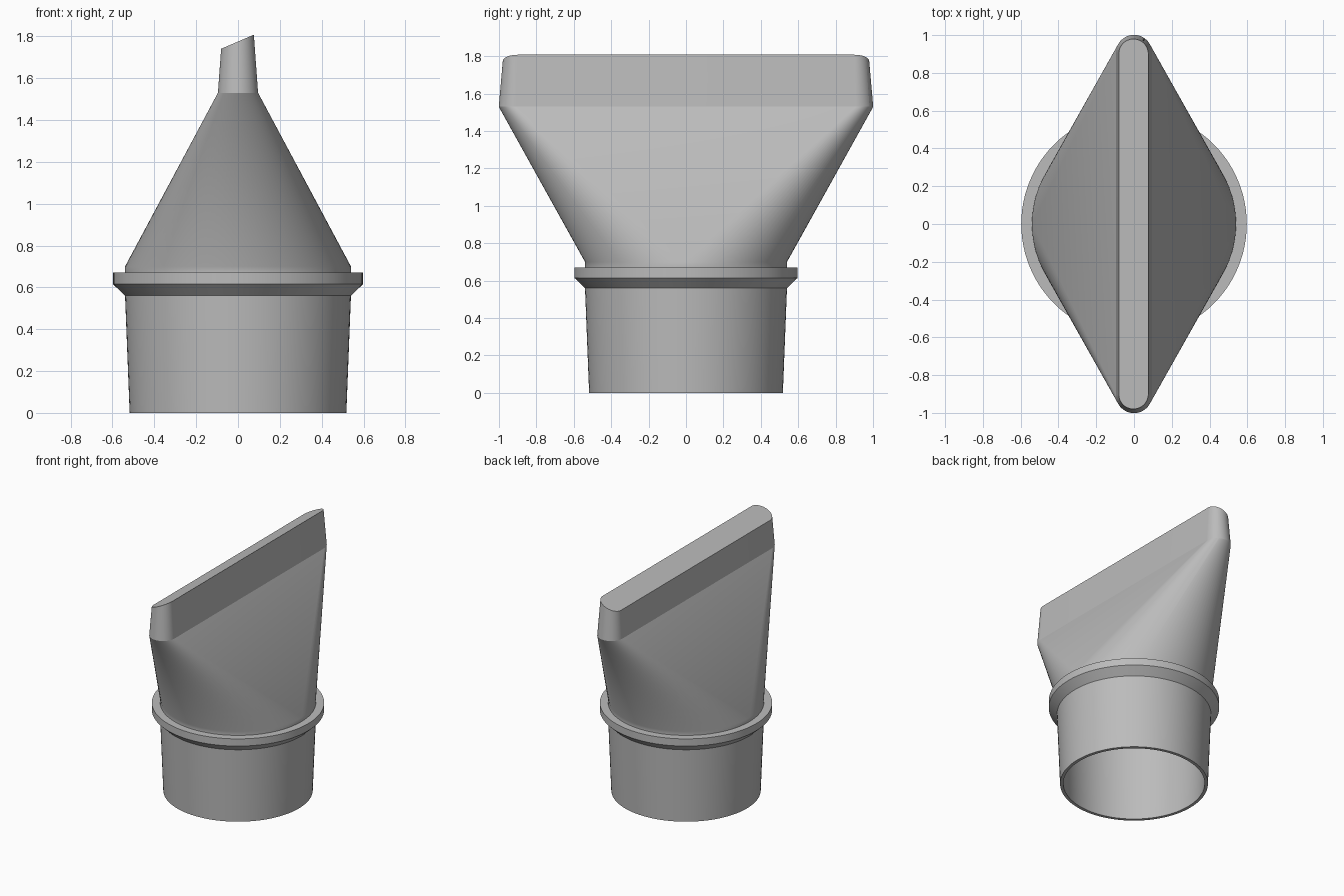
import bpy, bmesh, math

cube = bpy.data.objects.get("Cube")
if cube:
    bpy.data.objects.remove(cube)

STEPS = 24                 # segments per quarter turn
SLOT = 0.905               # half length of the straight part of the slot


def material(name, colour):
    mat = bpy.data.materials.new(name)
    mat.use_nodes = True
    mat.diffuse_color = colour
    mat.node_tree.nodes["Principled BSDF"].inputs["Base Color"].default_value = colour
    return mat


def ring(bm, z, radius, stretch):
    """Two half circles pulled apart along y; a plain circle if stretch is 0."""
    verts = []
    for side in (1, -1):
        for i in range(2 * STEPS + 1):
            a = math.pi * i / (2 * STEPS)
            verts.append(bm.verts.new((side * radius * math.cos(a),
                                       side * (radius * math.sin(a) + stretch), z)))
    return verts


def skin(bm, sections):
    """Loft through the sections and return the rings."""
    rings = [ring(bm, *s) for s in sections]
    for low, high in zip(rings, rings[1:]):
        n = len(low)
        for i in range(n):
            j = (i + 1) % n
            bm.faces.new((low[i], low[j], high[j], high[i]))
    return rings


# Sections as height, radius, stretch
outer = [(0, 0.518, 0), (0.56, 0.54, 0), (0.615, 0.597, 0), (0.67, 0.597, 0),
         (0.67, 0.54, 0), (0.70, 0.54, 0), (1.53, 0.096, SLOT), (1.86, 0.072, 0.9)]
inner = [(0, 0.495, 0), (0.56, 0.512, 0), (0.70, 0.514, 0),
         (1.53, 0.084, SLOT), (1.86, 0.060, 0.9)]

# Hollow nozzle with a bottom rim
bm = bmesh.new()
out_rings = skin(bm, outer)
in_rings = skin(bm, inner)
a, b = out_rings[0], in_rings[0]
for i in range(len(a)):
    j = (i + 1) % len(a)
    bm.faces.new((a[i], b[i], b[j], a[j]))
bmesh.ops.remove_doubles(bm, verts=bm.verts[:], dist=0.0001)

# Slanted mouth, then close the wall between inside and outside
bmesh.ops.bisect_plane(bm, geom=bm.verts[:] + bm.edges[:] + bm.faces[:],
                       plane_co=(0.076, 0, 1.808), plane_no=(-0.43, 0, 1),
                       clear_outer=True)
bmesh.ops.bridge_loops(bm, edges=[e for e in bm.edges if e.is_boundary])
bmesh.ops.recalc_face_normals(bm, faces=bm.faces[:])

mesh = bpy.data.meshes.new("nozzle")
bm.to_mesh(mesh)
bm.free()
mesh.materials.append(material("grey plastic", (0.5, 0.5, 0.5, 1)))
nozzle = bpy.data.objects.new("nozzle", mesh)
bpy.context.collection.objects.link(nozzle)

bpy.ops.object.select_all(action="DESELECT")
nozzle.select_set(True)
bpy.context.view_layer.objects.active = nozzle
bpy.ops.object.shade_smooth_by_angle(angle=math.radians(30))
